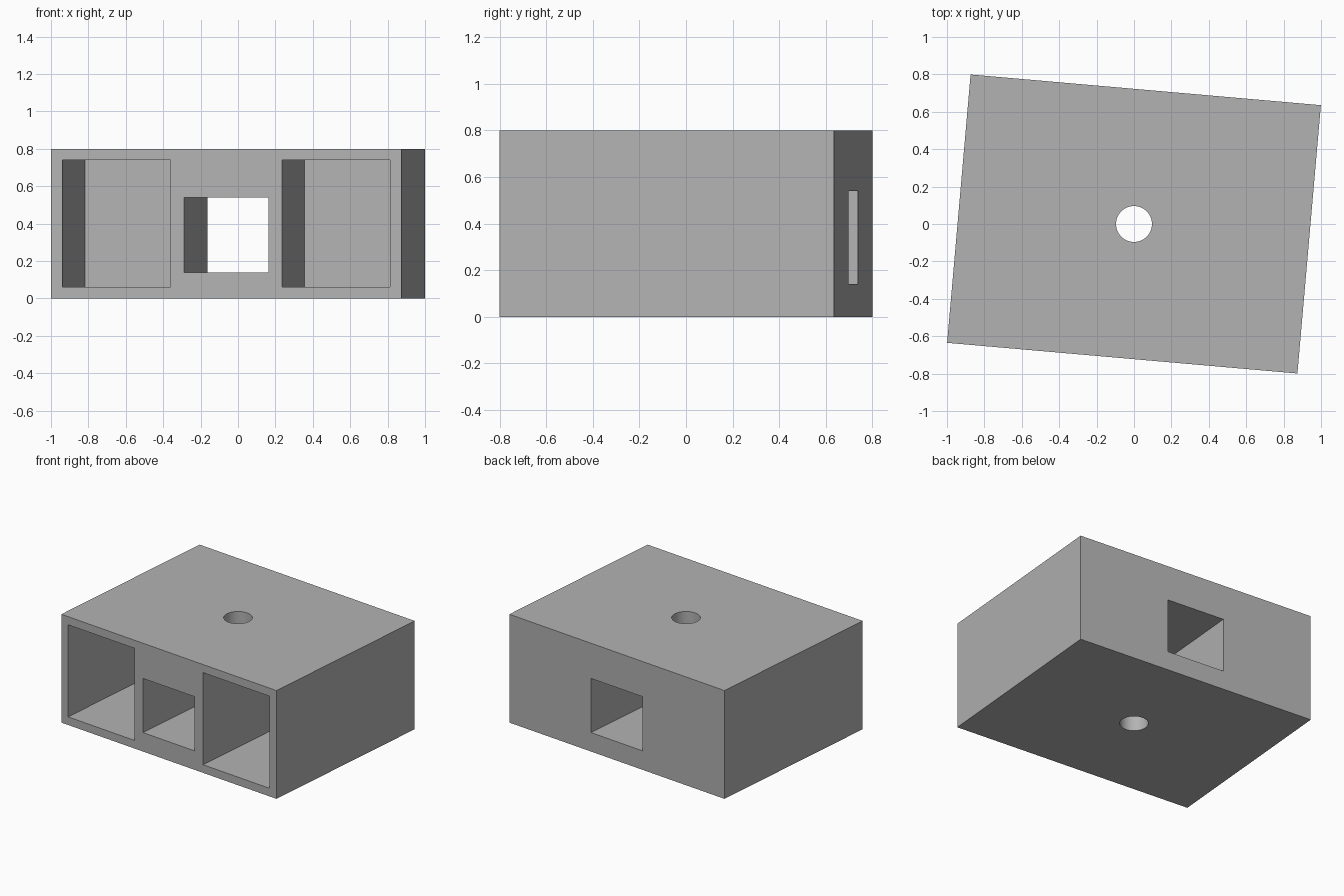
import bpy
from math import radians

old = bpy.data.objects.get("Cube")
if old:
    bpy.data.objects.remove(old, do_unlink=True)

WIDTH, DEPTH, HEIGHT = 1.88, 1.44, 0.8
WALL = 0.06
TURN = radians(-5)

grey = bpy.data.materials.new("plain_grey")
grey.use_nodes = True
colour = (0.45, 0.45, 0.45, 1)
grey.diffuse_color = colour
grey.node_tree.nodes["Principled BSDF"].inputs["Base Color"].default_value = colour


def box(name, low, high):
    """Axis-aligned box between two corners."""
    bpy.ops.mesh.primitive_cube_add(size=1)
    ob = bpy.context.object
    ob.name = name
    for v in ob.data.vertices:
        v.co = [a + (c + 0.5) * (b - a) for a, b, c in zip(low, high, v.co)]
    ob.data.materials.append(grey)
    return ob


# Main block
block = box("block", (-WIDTH / 2, -DEPTH / 2, 0), (WIDTH / 2, DEPTH / 2, HEIGHT))

# Two deep front pockets, closed at the back
cutters = []
for side, x0, x1 in (("right", -0.88, -0.30), ("left", 0.30, 0.88)):
    cutters.append(box(side + "_pocket_cutter", (x0, -1, WALL),
                       (x1, DEPTH / 2 - WALL, HEIGHT - WALL)))

# Square tunnel from front to back
cutters.append(box("tunnel_cutter", (-0.226, -1, 0.14), (0.226, 1, 0.54)))

# Round vertical hole through the centre
bpy.ops.mesh.primitive_cylinder_add(vertices=48, radius=0.096, depth=2)
hole = bpy.context.object
hole.name = "round_hole_cutter"
hole.data.materials.append(grey)
cutters.append(hole)

# Cut the openings
for cutter in cutters:
    mod = block.modifiers.new(cutter.name, "BOOLEAN")
    mod.operation = "DIFFERENCE"
    mod.solver = "EXACT"
    mod.object = cutter
bpy.ops.object.select_all(action="DESELECT")
block.select_set(True)
bpy.context.view_layer.objects.active = block
for mod in list(block.modifiers):
    bpy.ops.object.modifier_apply(modifier=mod.name)
for cutter in cutters:
    bpy.data.objects.remove(cutter, do_unlink=True)

# Slight turn about the vertical axis
block.rotation_euler.z = TURN
bpy.ops.object.shade_smooth_by_angle(angle=radians(30))
